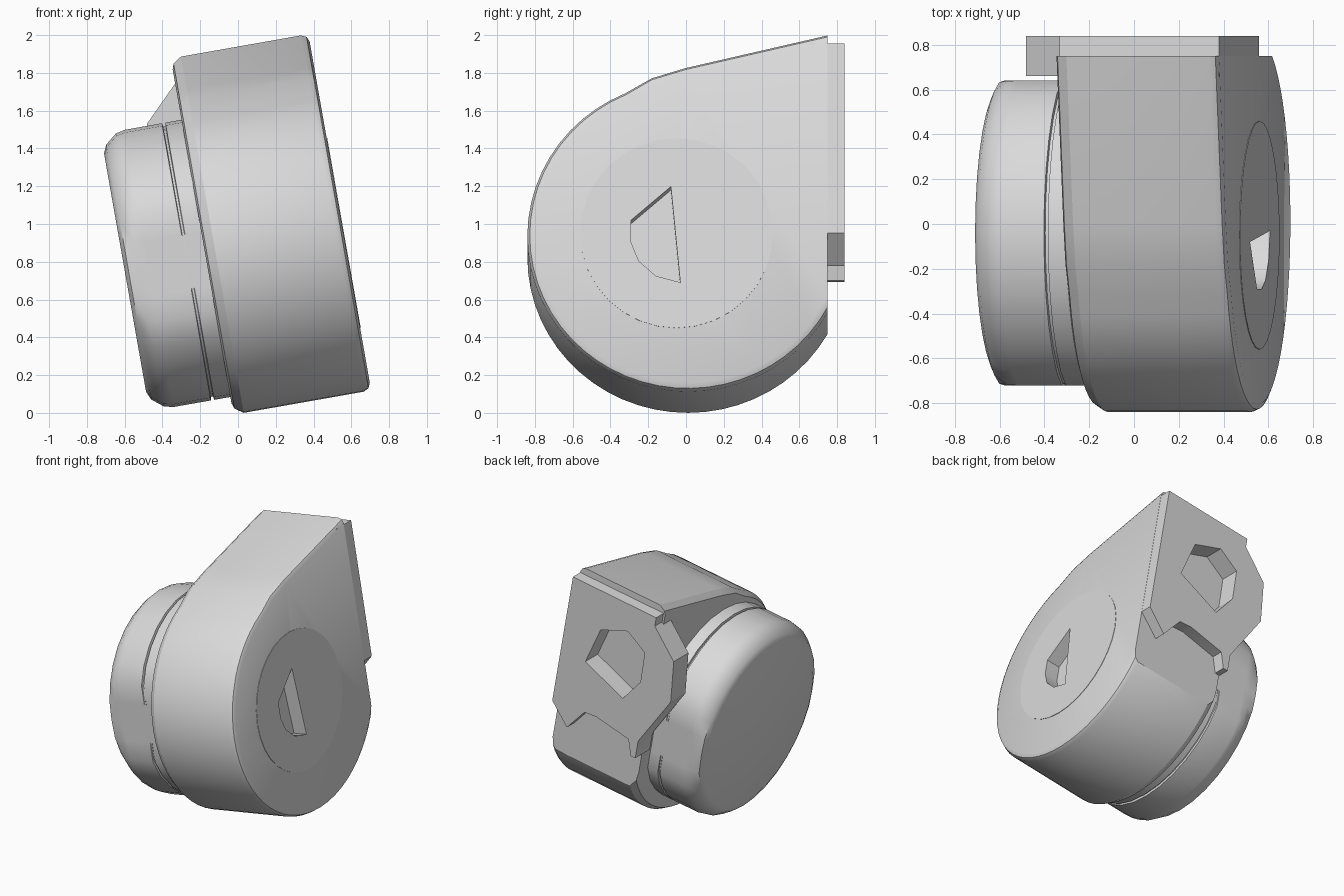
import bpy, bmesh
from math import radians, sin, cos, acos, pi
from mathutils import Matrix, Vector

if "Cube" in bpy.data.objects:
    bpy.data.objects.remove(bpy.data.objects["Cube"])

grey = bpy.data.materials.new("plain grey")
grey.use_nodes = True
grey.diffuse_color = (0.7, 0.7, 0.7, 1)
grey.node_tree.nodes["Principled BSDF"].inputs["Base Color"].default_value = grey.diffuse_color

# The whole housing leans about the y axis
TILT = Matrix.Rotation(radians(-10), 3, 'Y')


def loft(name, rings):
    """Skin rings of (u, y, w) points, closed by flat end caps."""
    bm = bmesh.new()
    rows = [[bm.verts.new(TILT @ Vector(p)) for p in ring] for ring in rings]
    n = len(rows[0])
    for a, b in zip(rows, rows[1:]):
        for i in range(n):
            j = (i + 1) % n
            bm.faces.new((a[i], a[j], b[j], b[i]))
    bm.faces.new(rows[0])
    bm.faces.new(rows[-1])
    bmesh.ops.recalc_face_normals(bm, faces=bm.faces)
    mesh = bpy.data.meshes.new(name)
    bm.to_mesh(mesh)
    bm.free()
    mesh.materials.append(grey)
    obj = bpy.data.objects.new(name, mesh)
    bpy.context.collection.objects.link(obj)
    return obj


def across(points, y0, y1):
    return [[(u, y, w) for u, w in points] for y in (y0, y1)]


def along(points, u0, u1):
    return [[(u, y, w) for y, w in points] for u in (u0, u1)]


def activate(obj):
    bpy.ops.object.select_all(action='DESELECT')
    obj.select_set(True)
    bpy.context.view_layer.objects.active = obj


def cut(obj, cutter):
    mod = obj.modifiers.new("pocket", 'BOOLEAN')
    mod.operation = 'DIFFERENCE'
    mod.solver = 'EXACT'
    mod.object = cutter
    activate(obj)
    bpy.ops.object.modifier_apply(modifier=mod.name)


# Teardrop housing: round front, sloping top, flat back
def teardrop(u, inset, steps=36):
    ry, rw, cy, cw, back = 0.85 - inset, 0.835 - inset, 0.01, 0.83, 0.75
    ring = [(u, y, w - inset) for y, w in ((back, 1.91), (0, 1.735), (-0.18, 1.68))]
    start = radians(113)
    end = 2 * pi - acos((back - cy) / ry)
    for i in range(steps + 1):
        a = start + (end - start) * i / steps
        ring.append((u, cy + ry * cos(a), cw + rw * sin(a)))
    return ring


body = loft("housing", [teardrop(u, inset) for u, inset in
            ((-0.025, 0.06), (-0.015, 0.03), (0.03, 0), (0.675, 0), (0.703, 0.013), (0.715, 0.04))])


# Round cap on the side, flattened front and back, with a thin groove
def oval(u, r, cy, cw, flat, n=32):
    return [(u, cy + max(-flat, min(flat, r * cos(2 * pi * i / n))), cw + r * sin(2 * pi * i / n))
            for i in range(n)]


cap = loft("side_cap", [oval(u, 0.745 * k, -0.04, 0.835, 0.68) for u, k in
           ((-0.46, 0.86), (-0.44, 0.92), (-0.38, 0.985), (-0.33, 1), (-0.13, 1),
            (-0.127, 0.975), (-0.115, 0.975), (-0.112, 1), (0.05, 1))])

# Faint round boss on the other side
boss = loft("side_boss", [oval(u, 0.51, -0.05, 0.84, 1) for u in (0.7, 0.718)])

# Back mounting plate with a side lug and a notched lower edge
outline = [(0.714, 1.86), (-0.01, 1.86), (-0.01, 1.79), (-0.21, 1.59), (-0.24, 1.27),
           (-0.03, 0.85), (-0.03, 0.71), (0.01, 0.71), (0.05, 0.83), (0.34, 0.88),
           (0.44, 0.87), (0.56, 0.69), (0.714, 0.84)]
plate = loft("back_plate", across(outline, 0.66, 0.84))

# Six-sided socket through the plate
hexagon = [(0.42, 1.56), (0.2, 1.65), (0.035, 1.55), (0.03, 1.31), (0.15, 1.12), (0.5, 1.26)]
socket = loft("socket_cutter", across(hexagon, 0.69, 0.95))

# Half-round slot in the side face
half_round = [(-0.08, 1.09), (-0.29, 0.91), (-0.29, 0.79), (-0.25, 0.69), (-0.16, 0.61), (-0.03, 0.575)]
slot = loft("slot_cutter", along(half_round, 0.61, 0.8))

for obj, cutter in ((body, socket), (plate, socket), (body, slot), (boss, slot)):
    cut(obj, cutter)
for cutter in (socket, slot):
    bpy.data.objects.remove(cutter)

for obj in (body, cap, boss, plate):
    activate(obj)
    bpy.ops.object.shade_smooth_by_angle(angle=radians(30))
